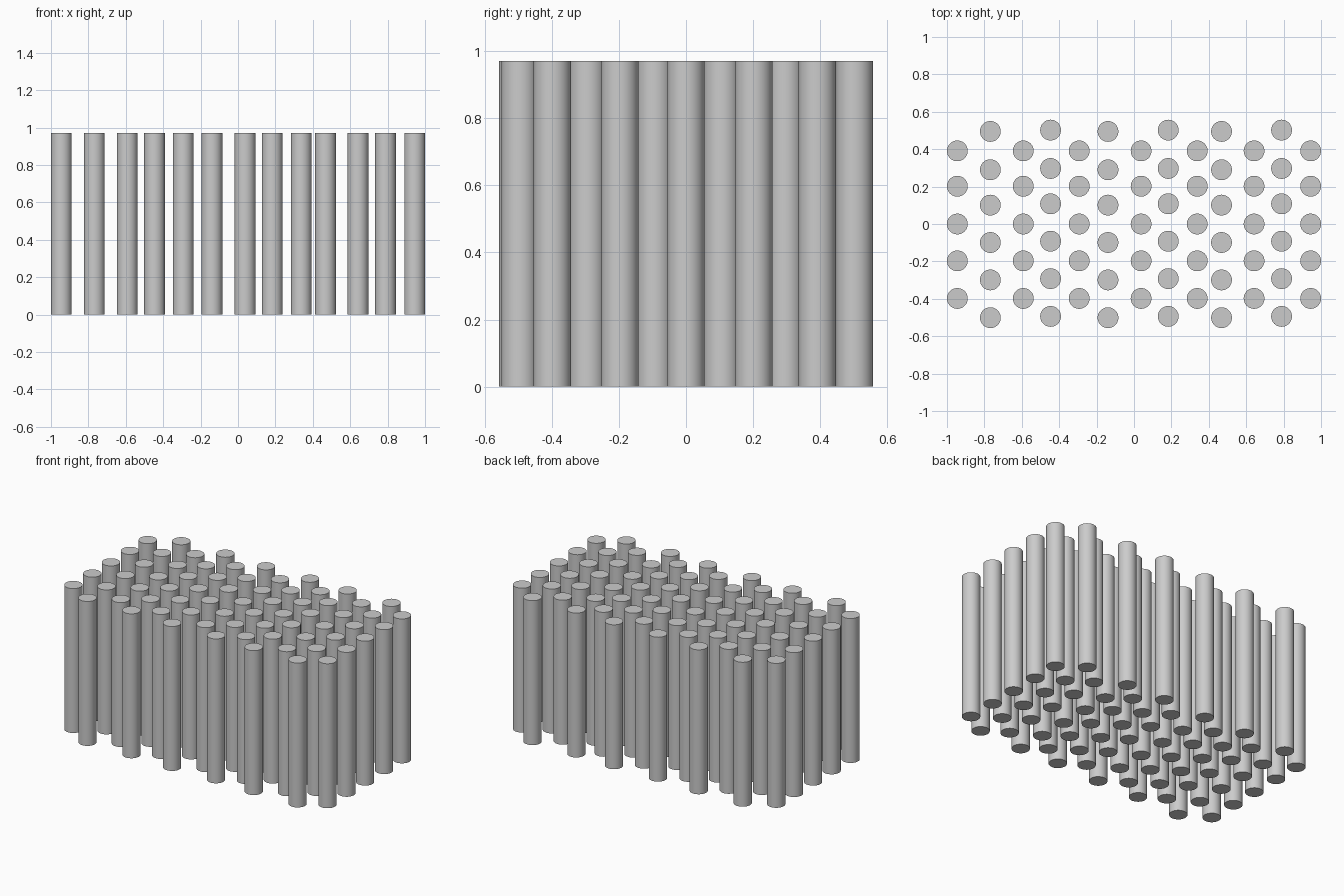
import bpy, bmesh
from mathutils import Matrix

if "Cube" in bpy.data.objects:
    bpy.data.objects.remove(bpy.data.objects["Cube"])

RADIUS, HEIGHT, SIDES = 0.0555, 0.97, 48

# y positions of the rods in each kind of column
FIVE = [-0.398, -0.197, 0.0, 0.202, 0.391]
SIX_LOW = [-0.501, -0.299, -0.099, 0.101, 0.29, 0.495]
SIX_HIGH = [y + 0.007 for y in SIX_LOW]

# columns from left to right
COLUMNS = [
    (-0.9445, FIVE), (-0.768, SIX_LOW), (-0.592, FIVE), (-0.446, SIX_HIGH),
    (-0.293, FIVE), (-0.139, SIX_LOW), (0.038, FIVE), (0.183, SIX_HIGH),
    (0.338, FIVE), (0.468, SIX_LOW), (0.642, FIVE), (0.789, SIX_HIGH),
    (0.9445, FIVE),
]

# one shared rod mesh, capped at both ends, standing on z = 0
mesh = bpy.data.meshes.new("rod")
bm = bmesh.new()
bmesh.ops.create_cone(bm, cap_ends=True, segments=SIDES, radius1=RADIUS,
                      radius2=RADIUS, depth=HEIGHT,
                      matrix=Matrix.Translation((0, 0, HEIGHT / 2)))
for f in bm.faces:
    f.smooth = len(f.verts) == 4
for e in bm.edges:
    e.smooth = e.calc_face_angle(0) < 0.6
bm.to_mesh(mesh)
bm.free()

# staggered field of rods
for c, (x, ys) in enumerate(COLUMNS, 1):
    for r, y in enumerate(ys, 1):
        rod = bpy.data.objects.new(f"rod_column_{c}_row_{r}", mesh)
        rod.location = (x, y, 0)
        bpy.context.collection.objects.link(rod)
